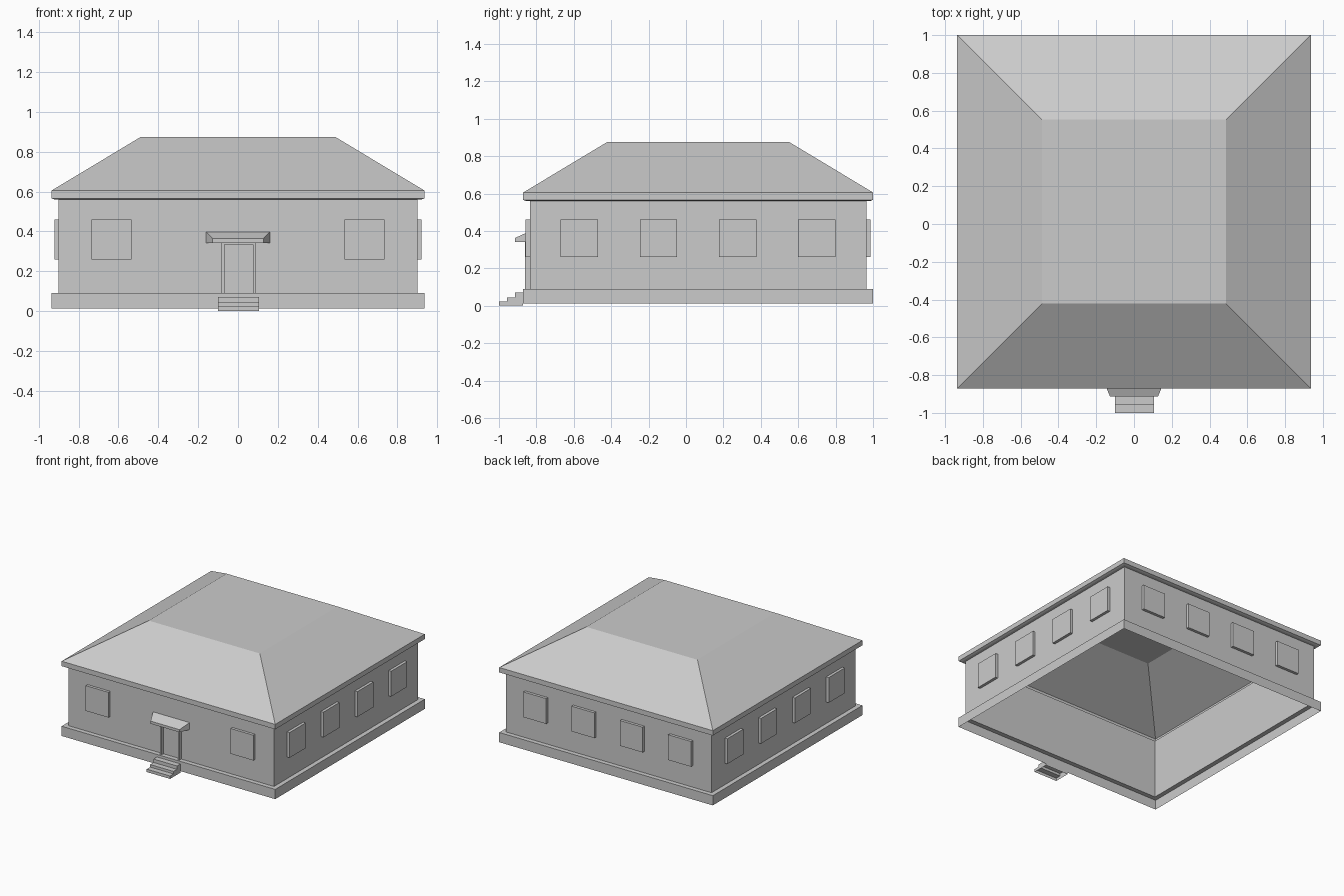
import bpy, bmesh
from math import radians
from mathutils import Matrix, Vector

if "Cube" in bpy.data.objects:
    bpy.data.objects.remove(bpy.data.objects["Cube"])

CY = 0.065          # the square plan is centred slightly behind the origin
WALL = 0.90         # half width of the walls


def make(name, bm):
    bmesh.ops.recalc_face_normals(bm, faces=bm.faces)
    me = bpy.data.meshes.new(name)
    bm.to_mesh(me)
    bm.free()
    ob = bpy.data.objects.new(name, me)
    bpy.context.collection.objects.link(ob)
    return ob


def square_loft(name, rings, cap=False):
    """Skin a stack of squares given as (half width, z)."""
    bm = bmesh.new()
    prev = None
    for h, z in rings:
        cur = [bm.verts.new((sx * h, CY + sy * h, z))
               for sx, sy in ((-1, -1), (1, -1), (1, 1), (-1, 1))]
        if prev:
            for i in range(4):
                j = (i + 1) % 4
                bm.faces.new((prev[i], prev[j], cur[j], cur[i]))
        prev = cur
    if cap:
        bm.faces.new(prev)
    return make(name, bm)


def extrude_outline(name, points, vec):
    """Extrude a flat outline into a solid."""
    bm = bmesh.new()
    face = bm.faces.new([bm.verts.new(p) for p in points])
    res = bmesh.ops.extrude_face_region(bm, geom=[face], use_keep_orig=True)
    verts = [v for v in res["geom"] if isinstance(v, bmesh.types.BMVert)]
    bmesh.ops.translate(bm, verts=verts, vec=Vector(vec))
    return make(name, bm)


# Open shell: plinth with ledge, walls, and hipped roof with soffit and fascia
square_loft("foundation", [(0.936, 0.013), (0.936, 0.09), (WALL, 0.09)])
square_loft("walls", [(WALL, 0.09), (WALL, 0.56)])
square_loft("roof", [(WALL, 0.56), (0.92, 0.56), (0.936, 0.566),
                     (0.936, 0.605), (0.487, 0.875)], cap=True)

# Window panels: two on the front, four on each other side
sides = {"front": (0, (-0.635, 0.635))}
for side, angle in (("right", 90), ("back", 180), ("left", 270)):
    sides[side] = (angle, (-0.635, -0.212, 0.212, 0.635))
for side, (angle, offsets) in sides.items():
    place = Matrix.Translation((0, CY, 0)) @ Matrix.Rotation(radians(angle), 4, 'Z')
    for n, u in enumerate(offsets, 1):
        bm = bmesh.new()
        bmesh.ops.create_cube(bm, size=1, matrix=place
                              @ Matrix.Translation((u, -WALL - 0.011, 0.36))
                              @ Matrix.Diagonal((0.2, 0.022, 0.2, 1)))
        # the wall itself closes the back of the panel
        inward = place.to_3x3() @ Vector((0, 1, 0))
        bm.normal_update()
        back = [f for f in bm.faces if f.normal.dot(inward) > 0.9]
        bmesh.ops.delete(bm, geom=back, context='FACES_ONLY')
        make(f"{side}_window_{n}", bm)

# Door frame
front = CY - WALL
frame = [(-0.082, 0.09), (-0.082, 0.345), (0.088, 0.345), (0.088, 0.09),
         (0.075, 0.09), (0.075, 0.333), (-0.069, 0.333), (-0.069, 0.09)]
extrude_outline("door_frame", [(x, front, z) for x, z in frame], (0, -0.026, 0))

# Canopy: narrows and slopes down towards the front
bm = bmesh.new()
loops = []
for hx, y, top in ((0.16, front, 0.398), (0.127, -0.913, 0.363)):
    loops.append([bm.verts.new(p) for p in ((-hx, y, 0.342), (hx, y, 0.342),
                                            (hx, y, top), (-hx, y, top))])
for i in range(4):
    j = (i + 1) % 4
    bm.faces.new((loops[0][i], loops[0][j], loops[1][j], loops[1][i]))
bm.faces.new(loops[1])
make("door_canopy", bm)

# Entrance steps: stepped sheet with side cheeks, open underneath
steps = [(-0.871, 0.0), (-1.0, 0.0), (-1.0, 0.023), (-0.957, 0.023),
         (-0.957, 0.043), (-0.914, 0.043), (-0.914, 0.07), (-0.871, 0.07)]
ob = extrude_outline("entrance_steps", [(-0.1, y, z) for y, z in steps], (0.205, 0, 0))
bm = bmesh.new()
bm.from_mesh(ob.data)
under = [f for f in bm.faces if all(v.co.z < 1e-4 for v in f.verts)]
bmesh.ops.delete(bm, geom=under, context='FACES_ONLY')
bm.to_mesh(ob.data)
bm.free()
